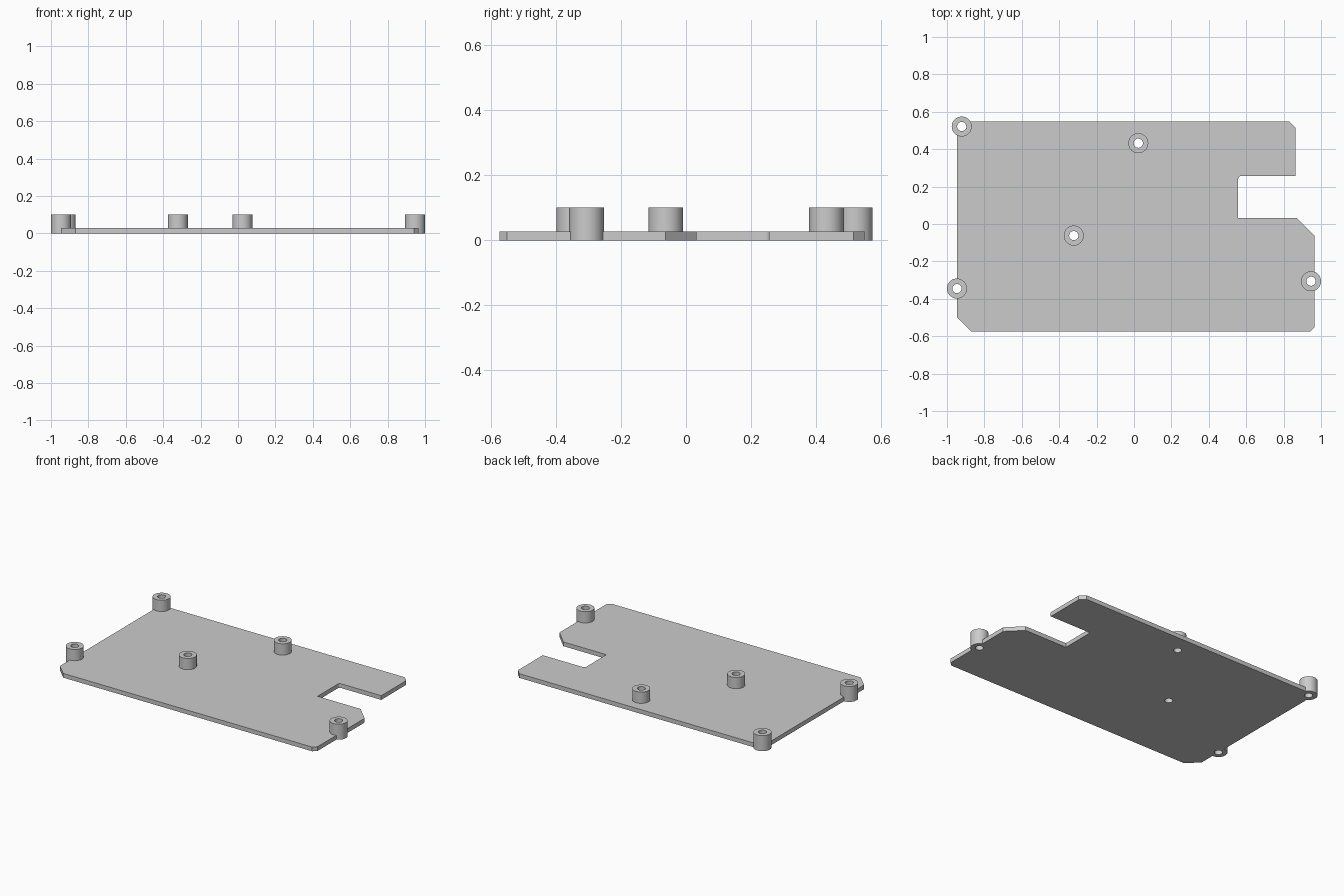
import bpy
import bmesh
from mathutils import Matrix, Vector

PLATE_TOP = 0.028
POST_TOP = 0.102
POST_RADIUS = 0.0535
BORE_RADIUS = 0.0245
POSTS = [(-0.921, 0.521), (0.023, 0.432), (-0.322, -0.062),
         (-0.9465, -0.345), (0.9465, -0.306)]

# Outline, with chamfered corners and a notch in the left edge
OUTLINE = [(-0.946, 0.549), (-0.946, -0.5), (-0.87, -0.574),
           (0.942, -0.574), (0.965, -0.551), (0.965, -0.063),
           (0.87, 0.032), (0.557, 0.032), (0.557, 0.256),
           (0.863, 0.256), (0.863, 0.515), (0.829, 0.549)]
NOTCH_CORNER = Vector((0.557, 0.256))

old = bpy.data.objects.get("Cube")
if old:
    bpy.data.objects.remove(old, do_unlink=True)

grey = bpy.data.materials.new("light grey")
grey.use_nodes = True
colour = (0.6, 0.6, 0.6, 1.0)
grey.diffuse_color = colour
grey.node_tree.nodes["Principled BSDF"].inputs["Base Color"].default_value = colour


def finish(bm, name):
    bmesh.ops.recalc_face_normals(bm, faces=bm.faces[:])
    mesh = bpy.data.meshes.new(name)
    bm.to_mesh(mesh)
    bm.free()
    mesh.materials.append(grey)
    obj = bpy.data.objects.new(name, mesh)
    bpy.context.collection.objects.link(obj)
    return obj


def cylinder(name, place, radius, bottom, top):
    bm = bmesh.new()
    centre = Vector((place[0], place[1], (bottom + top) / 2))
    bmesh.ops.create_cone(bm, cap_ends=True, segments=48, radius1=radius,
                          radius2=radius, depth=top - bottom,
                          matrix=Matrix.Translation(centre))
    return finish(bm, name)


def combine(target, tool, operation):
    """Apply a boolean and discard the tool."""
    bpy.context.view_layer.objects.active = target
    mod = target.modifiers.new("join", 'BOOLEAN')
    mod.operation = operation
    mod.solver = 'EXACT'
    mod.object = tool
    bpy.ops.object.modifier_apply(modifier=mod.name)
    bpy.data.objects.remove(tool, do_unlink=True)


# Flat plate, extruded from the outline
bm = bmesh.new()
face = bm.faces.new([bm.verts.new((x, y, 0)) for x, y in OUTLINE])
new = bmesh.ops.extrude_face_region(bm, geom=[face])["geom"]
bmesh.ops.translate(bm, vec=(0, 0, PLATE_TOP),
                    verts=[g for g in new if isinstance(g, bmesh.types.BMVert)])

# Small fillet in one inside corner of the notch
corner = [e for e in bm.edges
          if all((v.co.xy - NOTCH_CORNER).length < 0.001 for v in e.verts)]
bmesh.ops.bevel(bm, geom=corner, offset=0.015, segments=6, profile=0.5,
                affect='EDGES')
plate = finish(bm, "mounting_plate_with_posts")

# Posts fused to the plate, then bored right through
for place in POSTS:
    combine(plate, cylinder("post", place, POST_RADIUS, 0, POST_TOP), 'UNION')
for place in POSTS:
    combine(plate, cylinder("bore", place, BORE_RADIUS, -0.1, 0.2), 'DIFFERENCE')

# Smooth round walls, crisp edges
bpy.ops.object.select_all(action='DESELECT')
plate.select_set(True)
bpy.context.view_layer.objects.active = plate
bpy.ops.object.shade_smooth_by_angle(angle=0.5)
